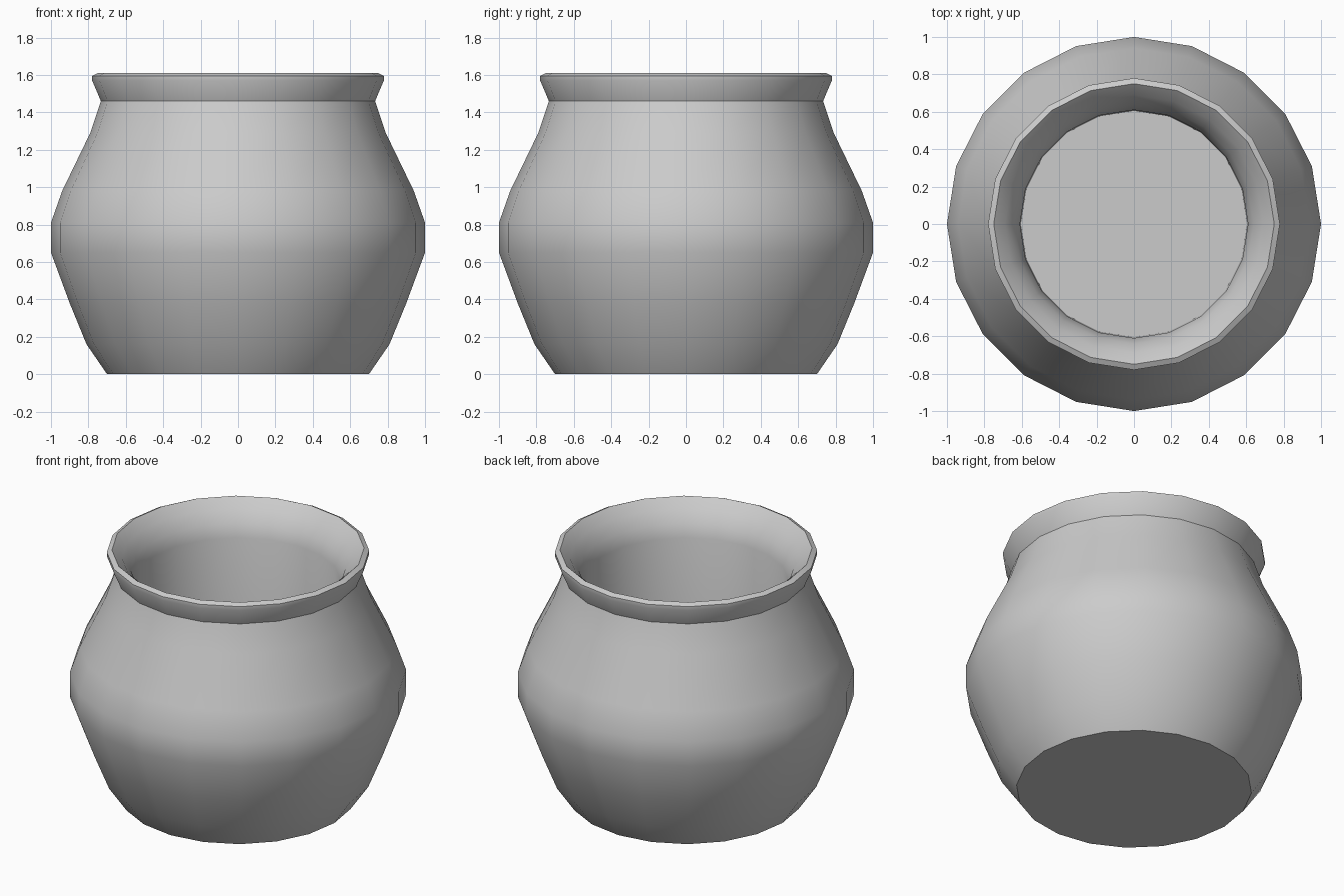
import bpy, bmesh, math

if "Cube" in bpy.data.objects:
    bpy.data.objects.remove(bpy.data.objects["Cube"])

SIDES = 20

# Pot profile (radius, height): outer wall, rim, then inner wall down to the floor
profile = [
    (0.70, 0.0), (0.81, 0.16), (0.90, 0.38), (1.00, 0.65), (1.00, 0.81),
    (0.94, 0.98), (0.79, 1.29), (0.733, 1.46),
    (0.78, 1.57), (0.78, 1.595), (0.75, 1.61),
    (0.69, 1.555), (0.64, 1.48), (0.61, 1.40), (0.605, 0.10),
]

bm = bmesh.new()
rings = []
for r, z in profile:
    rings.append([bm.verts.new((r * math.cos(2 * math.pi * i / SIDES),
                                r * math.sin(2 * math.pi * i / SIDES), z))
                  for i in range(SIDES)])

# Walls
for a, b in zip(rings, rings[1:]):
    for i in range(SIDES):
        j = (i + 1) % SIDES
        bm.faces.new((a[i], a[j], b[j], b[i]))

# Underside and inner floor
bm.faces.new(rings[0][::-1])
bm.faces.new(rings[-1])
bmesh.ops.recalc_face_normals(bm, faces=bm.faces)

mesh = bpy.data.meshes.new("pot")
bm.to_mesh(mesh)
bm.free()
pot = bpy.data.objects.new("pot", mesh)
bpy.context.collection.objects.link(pot)

# Smooth walls with sharp base, neck and rim edges
bpy.context.view_layer.objects.active = pot
pot.select_set(True)
bpy.ops.object.shade_smooth_by_angle(angle=math.radians(35))
